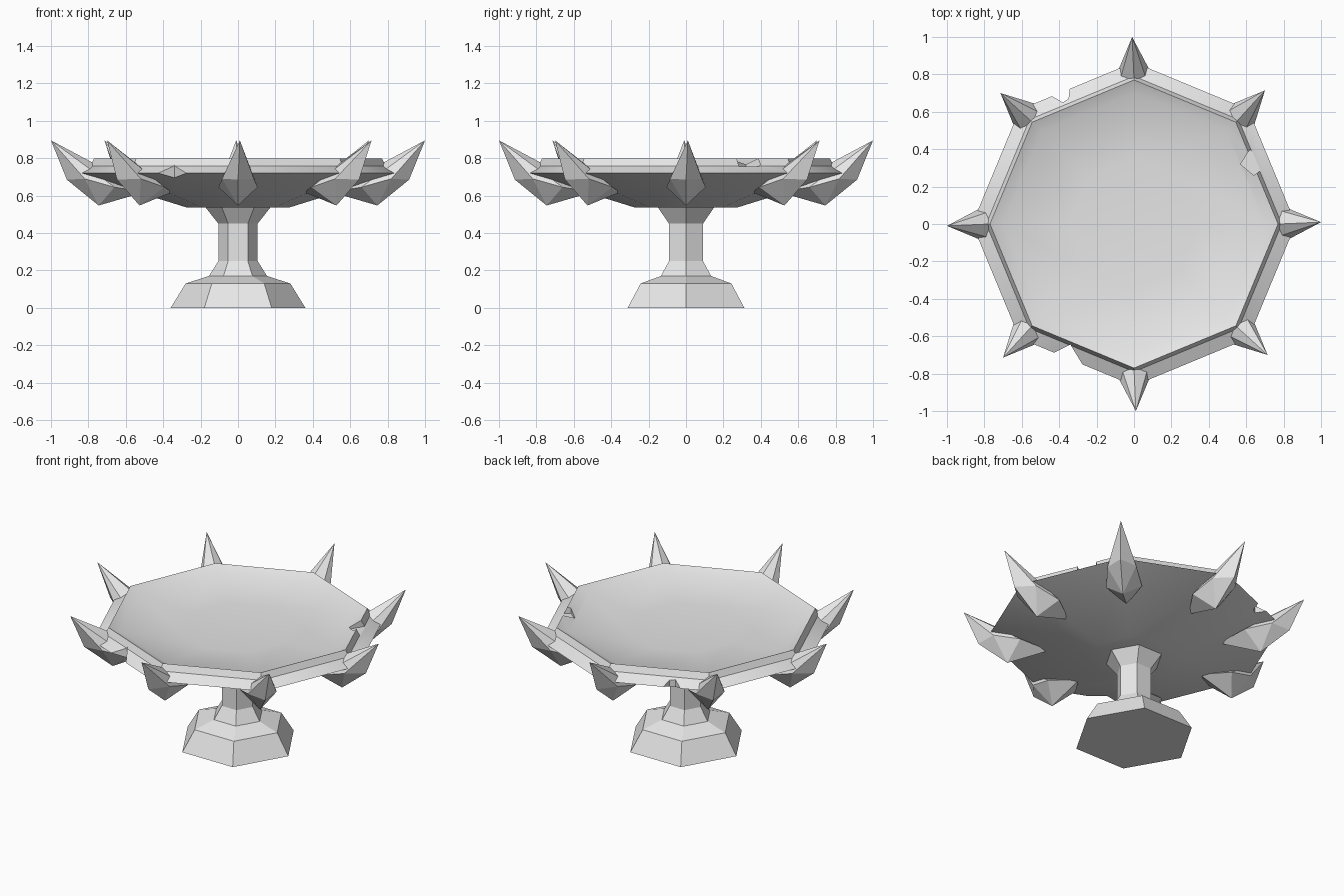
import bpy, bmesh
from math import cos, sin, pi, radians
from mathutils import Matrix

if "Cube" in bpy.data.objects:
    bpy.data.objects.remove(bpy.data.objects["Cube"])

stone = bpy.data.materials.new("pale grey stone")
stone.use_nodes = True
colour = (0.8, 0.8, 0.8, 1)
stone.diffuse_color = colour
stone.node_tree.nodes["Principled BSDF"].inputs["Base Color"].default_value = colour


def finish(bm, name):
    bmesh.ops.recalc_face_normals(bm, faces=bm.faces)
    mesh = bpy.data.meshes.new(name)
    bm.to_mesh(mesh)
    bm.free()
    mesh.materials.append(stone)
    obj = bpy.data.objects.new(name, mesh)
    bpy.context.collection.objects.link(obj)
    return obj


def lathe(name, sides, profile):
    """Closed solid from (radius, height) rings with a corner on +x."""
    bm = bmesh.new()
    rings = []
    for r, z in profile:
        angles = [2 * pi * i / sides for i in range(sides)]
        rings.append([bm.verts.new((r * cos(a), r * sin(a), z)) for a in angles])
    for low, high in zip(rings, rings[1:]):
        for i in range(sides):
            j = (i + 1) % sides
            bm.faces.new((low[i], low[j], high[j], high[i]))
    bm.faces.new(rings[0])
    bm.faces.new(rings[-1])
    return finish(bm, name)


def hull(name, points, turn=0):
    """Faceted convex solid around a few points, turned about z."""
    bm = bmesh.new()
    for p in points:
        bm.verts.new(p)
    out = bmesh.ops.convex_hull(bm, input=bm.verts)
    spare = {v for v in out["geom_interior"] if isinstance(v, bmesh.types.BMVert)}
    bmesh.ops.delete(bm, geom=list(spare), context="VERTS")
    bmesh.ops.rotate(bm, verts=bm.verts, matrix=Matrix.Rotation(turn, 3, "Z"))
    return finish(bm, name)


# Six-sided foot and stem
lathe("pedestal", 6, [(0.36, 0), (0.28, 0.13), (0.155, 0.17),
                      (0.105, 0.25), (0.105, 0.45), (0.18, 0.545)])

# Eight-sided bowl: sloping underside, stepped rim, shallow hollow
bowl = lathe("bowl", 8, [(0.27, 0.535), (0.865, 0.72), (0.79, 0.757), (0.77, 0.798),
                         (0.7, 0.765), (0.35, 0.735)])

# Broken chips bitten out of the rim: plan outline, floor height
chips = [
    ([(-0.45, 0.69), (-0.38, 0.65), (-0.35, 0.67), (-0.34, 0.76), (-0.45, 0.76)], 0.6),
    ([(-0.43, -0.69), (-0.34, -0.645), (-0.27, -0.76), (-0.43, -0.78)], 0.6),
    ([(0.57, 0.32), (0.64, 0.26), (0.7, 0.3), (0.62, 0.4)], 0.755),
]
for outline, floor in chips:
    cutter = hull("chip_cutter", [(x, y, z) for x, y in outline for z in (floor, 0.9)])
    cutter.hide_render = True
    mod = bowl.modifiers.new("chip", "BOOLEAN")
    mod.operation = "DIFFERENCE"
    mod.solver = "EXACT"
    mod.object = cutter
    bpy.context.view_layer.objects.active = bowl
    bpy.ops.object.modifier_apply(modifier=mod.name)
    bpy.data.objects.remove(cutter)

# Soften the hollow and underside, keep the rim crisp
bpy.ops.object.select_all(action="DESELECT")
bowl.select_set(True)
bpy.ops.object.shade_smooth_by_angle(angle=radians(28))

# Upswept claw at every corner of the bowl
claw = [(1.0, 0.01, 0.895), (0.915, 0, 0.685), (0.745, 0, 0.547), (0.5, 0, 0.618),
        (0.775, 0, 0.775)]
claw += [(r, side * w, z) for side in (-1, 1)
         for r, w, z in [(0.82, 0.085, 0.69), (0.66, 0.105, 0.645)]]
for i in range(8):
    hull("claw_%d" % (i + 1), claw, i * pi / 4)
